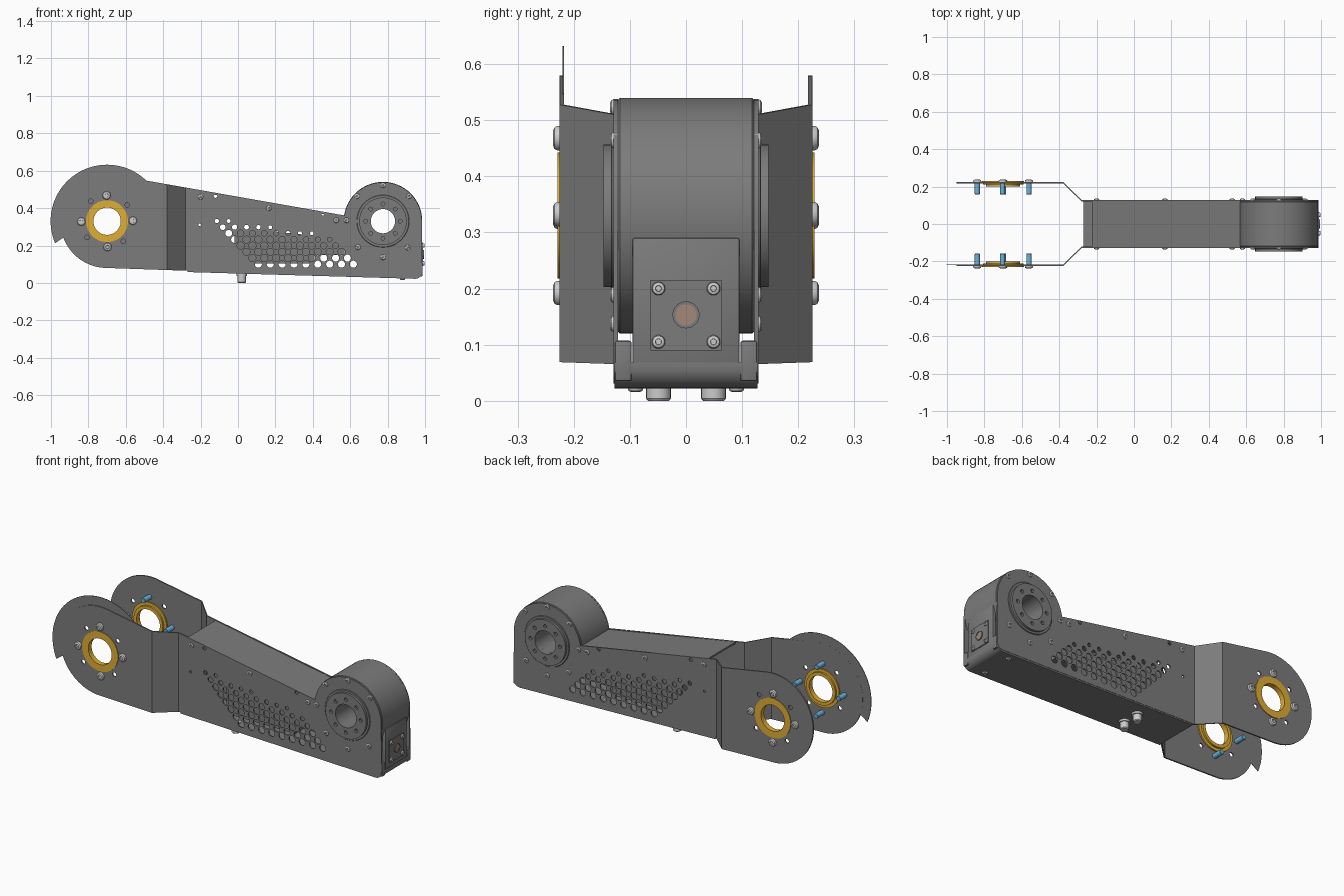
import bpy, bmesh
from math import sin, cos, pi, radians, hypot
from mathutils import Vector

if "Cube" in bpy.data.objects:
    bpy.data.objects.remove(bpy.data.objects["Cube"])

JOINT = (-0.70, 0.33)    # open fork joint (x, z)
MOTOR = (0.775, 0.33)    # motor joint (x, z)


def material(name, rgb):
    m = bpy.data.materials.new(name)
    m.diffuse_color = (*rgb, 1)
    m.use_nodes = True
    m.node_tree.nodes["Principled BSDF"].inputs["Base Color"].default_value = m.diffuse_color
    return m


dark = material("dark_grey", (0.20, 0.20, 0.20))
steel = material("steel", (0.55, 0.55, 0.55))
gold = material("gold", (0.74, 0.42, 0.035))
blue = material("blue", (0.15, 0.45, 0.70))
brown = material("brown", (0.36, 0.25, 0.18))


def finish(name, bm, mat=dark):
    bmesh.ops.remove_doubles(bm, verts=bm.verts[:], dist=1e-5)
    bmesh.ops.recalc_face_normals(bm, faces=bm.faces[:])
    for f in bm.faces:
        f.smooth = True
    for e in bm.edges:
        e.smooth = e.calc_face_angle(0) < radians(32)
    me = bpy.data.meshes.new(name)
    bm.to_mesh(me)
    bm.free()
    ob = bpy.data.objects.new(name, me)
    bpy.context.collection.objects.link(ob)
    me.materials.append(mat)
    return ob


def arc(c, r, a0, a1, n=24):
    angs = [radians(a0 + (a1 - a0) * i / n) for i in range(n + 1)]
    return [(c[0] + r * cos(a), c[1] + r * sin(a)) for a in angs]


def circle(c, r, n=16):
    return arc(c, r, 0, 360, n)[:-1]


def polar(c, r, degrees):
    return [(c[0] + r * cos(radians(a)), c[1] + r * sin(radians(a))) for a in degrees]


def slab(name, loops, y0, y1, side=1, bend=0.0):
    """Outline plus holes in the xz plane, extruded along y, optionally flared into the fork."""
    bm = bmesh.new()
    for loop in loops:
        vs = [bm.verts.new((x, 0, z)) for x, z in loop]
        for a, b in zip(vs, vs[1:] + vs[:1]):
            bm.edges.new((a, b))
    bmesh.ops.triangle_fill(bm, use_beauty=True, edges=bm.edges[:], normal=(0, -1, 0))
    if bend:
        for x in (-0.38, -0.28):
            bmesh.ops.bisect_plane(bm, geom=bm.verts[:] + bm.edges[:] + bm.faces[:],
                                   plane_co=(x, 0, 0), plane_no=(1, 0, 0))
    for v in bm.verts:
        v.co.y = side * (y0 + bend * min(1, max(0, (-0.28 - v.co.x) / 0.1)))
    r = bmesh.ops.extrude_face_region(bm, geom=bm.faces[:])
    new = [g for g in r["geom"] if isinstance(g, bmesh.types.BMVert)]
    bmesh.ops.translate(bm, verts=new, vec=(0, side * (y1 - y0), 0))
    return finish(name, bm)


def lathe(name, profile, places, axis, mat=dark, n=24):
    """Closed (radius, height) profile spun about an axis at each place."""
    bm = bmesh.new()
    q = Vector(axis).to_track_quat('Z', 'Y')
    for p in places:
        rings = [[bm.verts.new(Vector(p) + q @ Vector((r * cos(2 * pi * i / n), r * sin(2 * pi * i / n), h)))
                  for r, h in profile] for i in range(n)]
        for i in range(n):
            a, b = rings[i], rings[(i + 1) % n]
            for k in range(len(profile)):
                j = (k + 1) % len(profile)
                if profile[k][0] > 0 or profile[j][0] > 0:
                    bm.faces.new((a[k], a[j], b[j], b[k]))
    return finish(name, bm, mat)


def box(name, lo, hi, bevel=0.0):
    bm = bmesh.new()
    bmesh.ops.create_cube(bm, size=1)
    for v in bm.verts:
        v.co = [lo[i] + (v.co[i] + 0.5) * (hi[i] - lo[i]) for i in range(3)]
    if bevel:
        bmesh.ops.bevel(bm, geom=bm.edges[:], offset=bevel, segments=2, affect='EDGES', profile=0.5)
    return finish(name, bm)


def screws(name, places, axis, r, h):
    profile = [(0, 0), (r, 0), (r, h * .45), (r * .88, h * .8), (r * .62, h), (r * .45, h), (r * .42, h * .4), (0, h * .4)]
    return lathe(name, profile, places, axis, steel, 18)


def tube(r0, r1, h0, h1, b=0.0):
    return [(r0, h0), (r1 - b, h0), (r1, h0 + b), (r1, h1 - b), (r1 - b, h1), (r0, h1)] if b else \
        [(r0, h0), (r1, h0), (r1, h1), (r0, h1)]


# side sheet outline and ventilation pattern
outline = (arc(JOINT, 0.25, 80, 268, 48) + [(-0.30, 0.066)] + arc((0.948, 0.067), 0.036, -90, 0, 6)
           + arc(MOTOR, 0.208, 0, 171.5, 40))
holes = [circle(JOINT, 0.092, 40), circle(MOTOR, 0.12, 40),
         circle((-0.12, 0.465), 0.01), circle((0.455, 0.37), 0.01), circle((-0.205, 0.31), 0.007)]
for row in range(8):
    z = 0.10 + 0.033 * row
    for col in range(14):
        x = -0.145 + 0.0635 * (col + 0.5 * (row % 2))
        top = 0.345 - 0.16 * (x + 0.1)
        if (z < top and -0.13 + (0.33 - z) * 0.91 < x < 0.62
                and hypot(x - MOTOR[0], z - MOTOR[1]) > 0.265):
            holes.append(circle((x, z), min(0.019, 0.010 + 0.12 * (top - z)), 14))

for side, tag in ((-1, "front"), (1, "back")):
    axis = (0, side, 0)

    def at(points, y):
        return [(x, side * y, z) for x, z in points]

    # bent side sheet
    fork_holes = [circle(p, 0.012) for p in polar(JOINT, 0.138, [45 + 6 * side + 90 * k for k in range(4)])]
    slab(tag + "_side_sheet", [outline] + holes + fork_holes, 0.121, 0.129, side, bend=0.096)
    # fork bearing ring with its screws and standoffs
    lathe(tag + "_bearing_ring", [(.073, .2), (.091, .2), (.091, .21), (.108, .21), (.108, .217), (.091, .217),
                                  (.091, .225), (.112, .225), (.112, .229), (.073, .229)],
          at([JOINT], 0), axis, gold, 48)
    spots = polar(JOINT, 0.138, (1, 91, 181, 271))
    screws(tag + "_fork_screws", at(spots, 0.224), axis, 0.022, 0.013)
    lathe(tag + "_standoffs", tube(0, 0.014, 0.158, 0.218, 0.002), at(spots, 0), axis, blue, 16)
    # motor output flange with bolt holes
    lathe(tag + "_motor_collar", tube(0.065, 0.14, 0.115, 0.134, 0.002), at([MOTOR], 0), axis, n=48)
    slab(tag + "_motor_flange", [circle(MOTOR, 0.127, 48), circle(MOTOR, 0.065, 32)]
         + [circle(p, 0.010, 12) for p in polar(MOTOR, 0.092, range(0, 360, 45))], 0.134, 0.147, side)
    # body screws
    spots = [(-0.2, 0.46), (0.165, 0.4), (0.525, 0.335), (0.58, 0.335)]
    spots += polar(MOTOR, 0.193, (44, 90, 136, 226, 270, 313))
    screws(tag + "_body_screws", at(spots, 0.122), axis, 0.015, 0.013)
    # upright tab of the bottom tray
    lo, hi = sorted((side * 0.097, side * 0.127))
    box(tag + "_tray_tab", (0.968, lo, 0.035), (0.987, hi, 0.107), 0.004)

# thin stop plate with notch on the front fork
slab("stop_plate", [arc(JOINT, 0.302, 46, 203, 40) + [(-0.945, 0.235)] + arc(JOINT, 0.235, 200, 46, 30)],
     0.2175, 0.2205, -1)

# motor housing
lathe("motor_housing", tube(0.065, 0.21, -0.122, 0.122, 0.004), [(MOTOR[0], 0, MOTOR[1])], (0, 1, 0), n=64)

# top cover and rounded bottom tray
slab("top_cover", [[(-0.225, 0.499), (0.585, 0.354), (0.585, 0.344), (-0.225, 0.489)]], -0.122, 0.122)
slab("bottom_tray", [[(-0.27, 0.058)] + arc((0.947, 0.062), 0.040, -90, 0, 8) + [(0.987, 0.068), (0.977, 0.068)]
                     + arc((0.947, 0.062), 0.030, 0, -90, 8) + [(-0.27, 0.068)]], -0.127, 0.127)

# control electronics seen through the vents
slab("control_unit", [[(-0.02, 0.105), (0.41, 0.105), (0.41, 0.148), (0.57, 0.148), (0.57, 0.24),
                       (0.41, 0.252), (0.10, 0.285), (-0.02, 0.285)]], -0.075, 0.075)

# end panel with connector
box("end_panel", (0.965, -0.095, 0.065), (0.985, 0.095, 0.29), 0.003)
box("connector_plate", (0.984, -0.063, 0.09), (0.990, 0.063, 0.215))
screws("connector_screws", [(0.99, y, z) for y in (-0.049, 0.049) for z in (0.105, 0.2)], (1, 0, 0), 0.012, 0.008)
lathe("connector_rim", tube(0.019, 0.024, 0, 0.006), [(0.989, 0, 0.153)], (1, 0, 0), n=32)
lathe("connector_core", tube(0, 0.020, 0, 0.004), [(0.989, 0, 0.153)], (1, 0, 0), brown, 32)

# cable glands and screws underneath
lathe("cable_glands", [(0, 0), (.019, 0), (.022, .004), (.022, .038), (.028, .038), (.028, .062), (0, .062)],
      [(0.02, y, 0) for y in (-0.049, 0.049)], (0, 0, 1), steel)
screws("tray_screws", [(0.88, y, 0.025) for y in (-0.09, 0.09)], (0, 0, -1), 0.014, 0.009)
